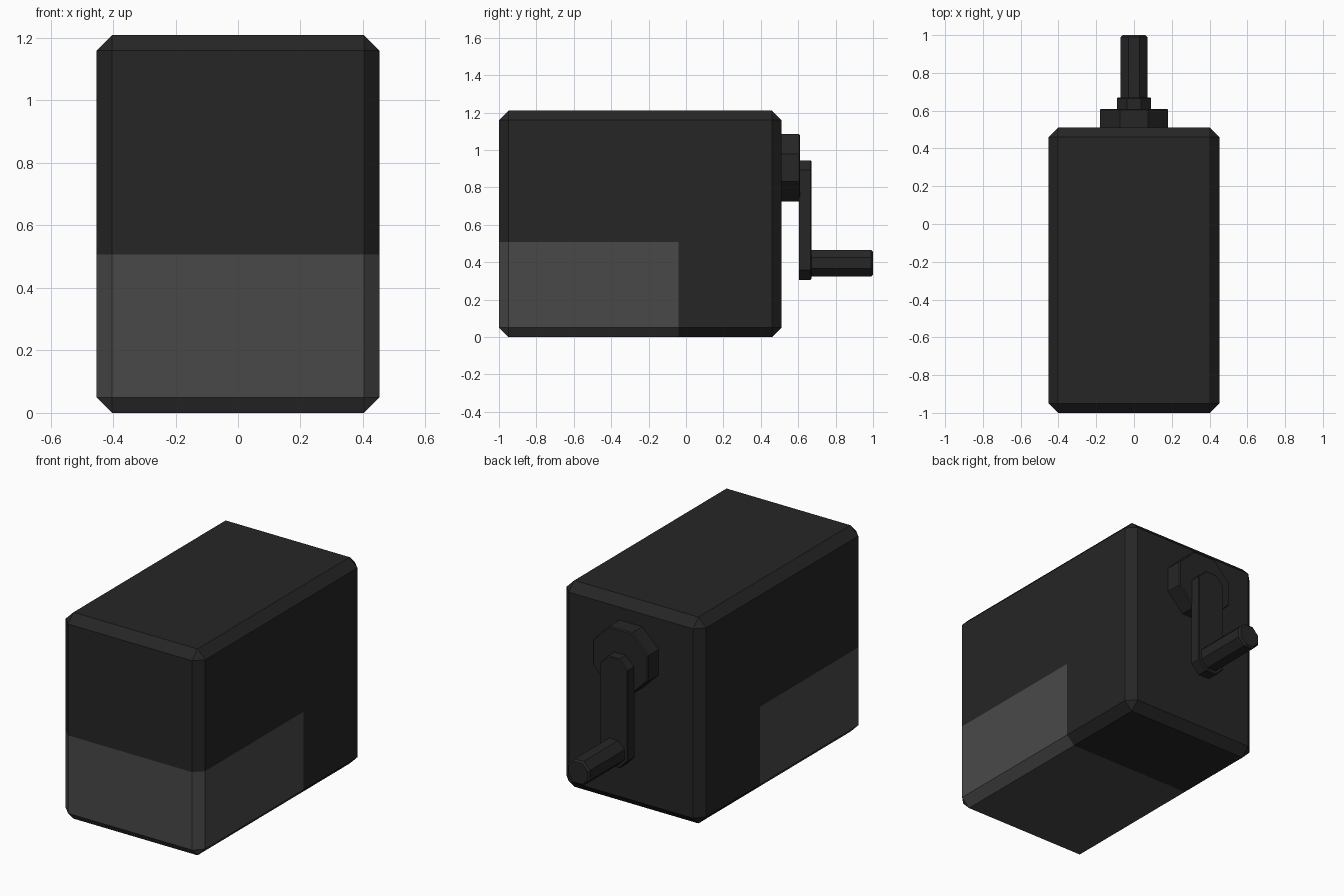
import bpy, bmesh, math
from mathutils import Vector

if "Cube" in bpy.data.objects:
    bpy.data.objects.remove(bpy.data.objects["Cube"])


def material(name, v):
    m = bpy.data.materials.new(name)
    m.diffuse_color = (v, v, v, 1)
    m.use_nodes = True
    m.node_tree.nodes["Principled BSDF"].inputs["Base Color"].default_value = m.diffuse_color
    return m


black = material("black plastic", 0.019)
smoke = material("smoky grey plastic", 0.066)


def finish(name, bm, mats):
    bmesh.ops.recalc_face_normals(bm, faces=bm.faces)
    me = bpy.data.meshes.new(name)
    bm.to_mesh(me)
    bm.free()
    for m in mats:
        me.materials.append(m)
    ob = bpy.data.objects.new(name, me)
    bpy.context.collection.objects.link(ob)
    return ob


def bevel(bm, edges, width):
    bmesh.ops.bevel(bm, geom=edges, offset=width, segments=1,
                    affect='EDGES', profile=0.5)


def octagon_bar(name, apothem, z_low, z_high, y0, y1, chamfer):
    """Octagon, or slot with half-octagon ends, extruded along y."""
    r = apothem / math.cos(math.pi / 8)
    bm = bmesh.new()
    ring = []
    for i in range(8):
        a = math.pi / 8 + i * math.pi / 4
        z = z_high if i < 4 else z_low
        ring.append(bm.verts.new((r * math.cos(a), y0, z + r * math.sin(a))))
    face = bm.faces.new(ring)
    out = bmesh.ops.extrude_face_region(bm, geom=[face])["geom"]
    for v in out:
        if isinstance(v, bmesh.types.BMVert):
            v.co.y = y1
    rim = [e for e in bm.edges if all(abs(v.co.y - y1) < 1e-5 for v in e.verts)]
    bevel(bm, rim, chamfer)
    return finish(name, bm, [black])


# Housing: chamfered box, cut along the edges of the shavings drawer
Y_CUT, Z_CUT = -0.04, 0.507
bm = bmesh.new()
bmesh.ops.create_cube(bm, size=1)
for v in bm.verts:
    v.co = Vector((v.co.x * 0.905, v.co.y * 1.51 - 0.245, (v.co.z + 0.5) * 1.21))
bevel(bm, bm.edges[:], 0.05)
for co, no in (((0, Y_CUT, 0), (0, 1, 0)), ((0, 0, Z_CUT), (0, 0, 1))):
    bmesh.ops.bisect_plane(bm, geom=bm.verts[:] + bm.edges[:] + bm.faces[:],
                           plane_co=co, plane_no=no)
# Drawer area is the low front part of the shell
for f in bm.faces:
    c = f.calc_center_median()
    f.material_index = int(c.y < Y_CUT and c.z < Z_CUT)
finish("housing", bm, [black, smoke])

# Crank: hub, arm and handle on the back
octagon_bar("crank_hub", 0.18, 0.905, 0.905, 0.50, 0.61, 0.006)
octagon_bar("crank_arm", 0.09, 0.395, 0.855, 0.605, 0.67, 0.005)
octagon_bar("crank_handle", 0.071, 0.395, 0.395, 0.66, 1.0, 0.01)
